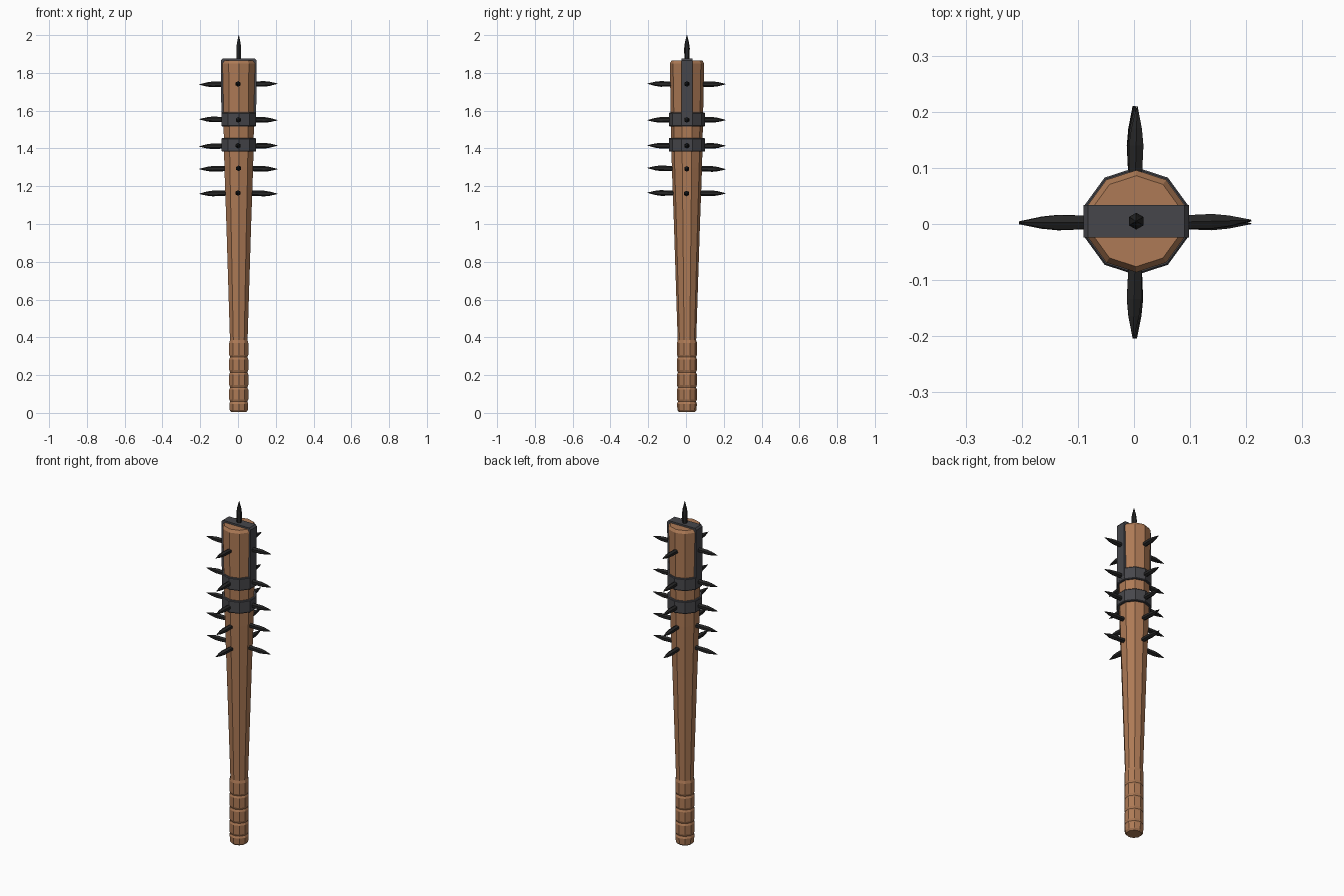
import bpy, bmesh, math, random
from mathutils import Vector

random.seed(4)
if "Cube" in bpy.data.objects:
    bpy.data.objects.remove(bpy.data.objects["Cube"], do_unlink=True)

CX, CY = 0.004, 0.005   # axis of the club
SIDES = 10


def material(name, colour):
    m = bpy.data.materials.new(name)
    m.use_nodes = True
    m.diffuse_color = (*colour, 1)
    m.node_tree.nodes["Principled BSDF"].inputs["Base Color"].default_value = (*colour, 1)
    return m


wood = material("warm wood", (0.42, 0.195, 0.092))
iron = material("grey iron", (0.062, 0.062, 0.07))
black = material("black iron", (0.019, 0.019, 0.019))


def finish(name, bm, mat):
    bmesh.ops.recalc_face_normals(bm, faces=bm.faces)
    mesh = bpy.data.meshes.new(name)
    bm.to_mesh(mesh)
    bm.free()
    mesh.materials.append(mat)
    ob = bpy.data.objects.new(name, mesh)
    bpy.context.collection.objects.link(ob)
    return ob


def lathe(name, profile, sides, mat, closed=False):
    """Revolve (radius, height) points into a faceted solid."""
    bm = bmesh.new()
    rings = []
    for r, z in profile:
        ring = []
        for i in range(sides):
            a = math.pi / 2 + math.tau * i / sides
            ring.append(bm.verts.new((r * math.cos(a), r * math.sin(a), z)))
        rings.append(ring)
    pairs = list(zip(rings, rings[1:]))
    if closed:
        pairs.append((rings[-1], rings[0]))
    else:
        bm.faces.new(rings[0])
        bm.faces.new(rings[-1])
    for low, high in pairs:
        for i in range(sides):
            j = (i + 1) % sides
            bm.faces.new((low[i], low[j], high[j], high[i]))
    return finish(name, bm, mat)


# Wooden shaft: ribbed grip, long taper, chamfered head
profile = [(0.042, 0.004), (0.05, 0.014)]
for z in (0.06, 0.135, 0.215, 0.295):
    profile += [(0.053, z - 0.012), (0.048, z), (0.053, z + 0.012)]
profile += [(0.053, 0.37), (0.049, 0.385), (0.069, 1.0), (0.08, 1.3),
            (0.084, 1.5), (0.091, 1.85), (0.081, 1.866)]
shaft = lathe("wooden_shaft", profile, SIDES, wood)
shaft.location = (CX, CY, 0)

# Two iron hoops
for name, z in (("upper_hoop", 1.553), ("lower_hoop", 1.419)):
    h = 0.036
    hoop = lathe(name, [(0.075, -h), (0.093, -h), (0.096, 0.004 - h),
                        (0.096, h - 0.004), (0.093, h), (0.075, h)],
                 SIDES, iron, closed=True)
    hoop.location = (CX, CY, z)

# Iron strap folded over the head
half = [(0.07, 1.53), (0.092, 1.53), (0.094, 1.866), (0.086, 1.876)]
inner = (0.07, 1.855)
outline = half + [(-x, z) for x, z in reversed(half)] + [(-inner[0], inner[1]), inner]
bm = bmesh.new()
front = bm.faces.new([bm.verts.new((x, -0.029, z)) for x, z in outline])
side = bmesh.ops.extrude_face_region(bm, geom=[front])["geom"]
bmesh.ops.translate(bm, vec=(0, 0.058, 0),
                    verts=[v for v in side if isinstance(v, bmesh.types.BMVert)])
strap = finish("head_strap", bm, iron)
strap.location = (CX, CY, 0)

# Hexagonal spikes, slightly uneven like hand-driven nails
SPIKE = [(0.013, 0), (0.015, 0.075), (0.011, 0.105), (0.001, 0.145)]


def spike(name, base, direction):
    ob = lathe(name, SPIKE, 6, black)
    ob.location = base
    ob.rotation_mode = 'QUATERNION'
    ob.rotation_quaternion = Vector(direction).to_track_quat('Z', 'Y')


directions = {"left": (1, 0), "right": (-1, 0), "back": (0, 1), "front": (0, -1)}
for row, z in enumerate((1.163, 1.293, 1.413, 1.553, 1.74)):
    for label, (dx, dy) in directions.items():
        wobble = [random.uniform(-0.03, 0.03) for _ in range(2)]
        spike(f"{label}_spike_{row + 1}", (0.062 * dx + 0.002, 0.062 * dy + 0.003, z),
              (dx + dy * wobble[0], dy + dx * wobble[0], wobble[1]))
spike("top_spike", (CX, CY, 1.855), (0, 0, 1))
